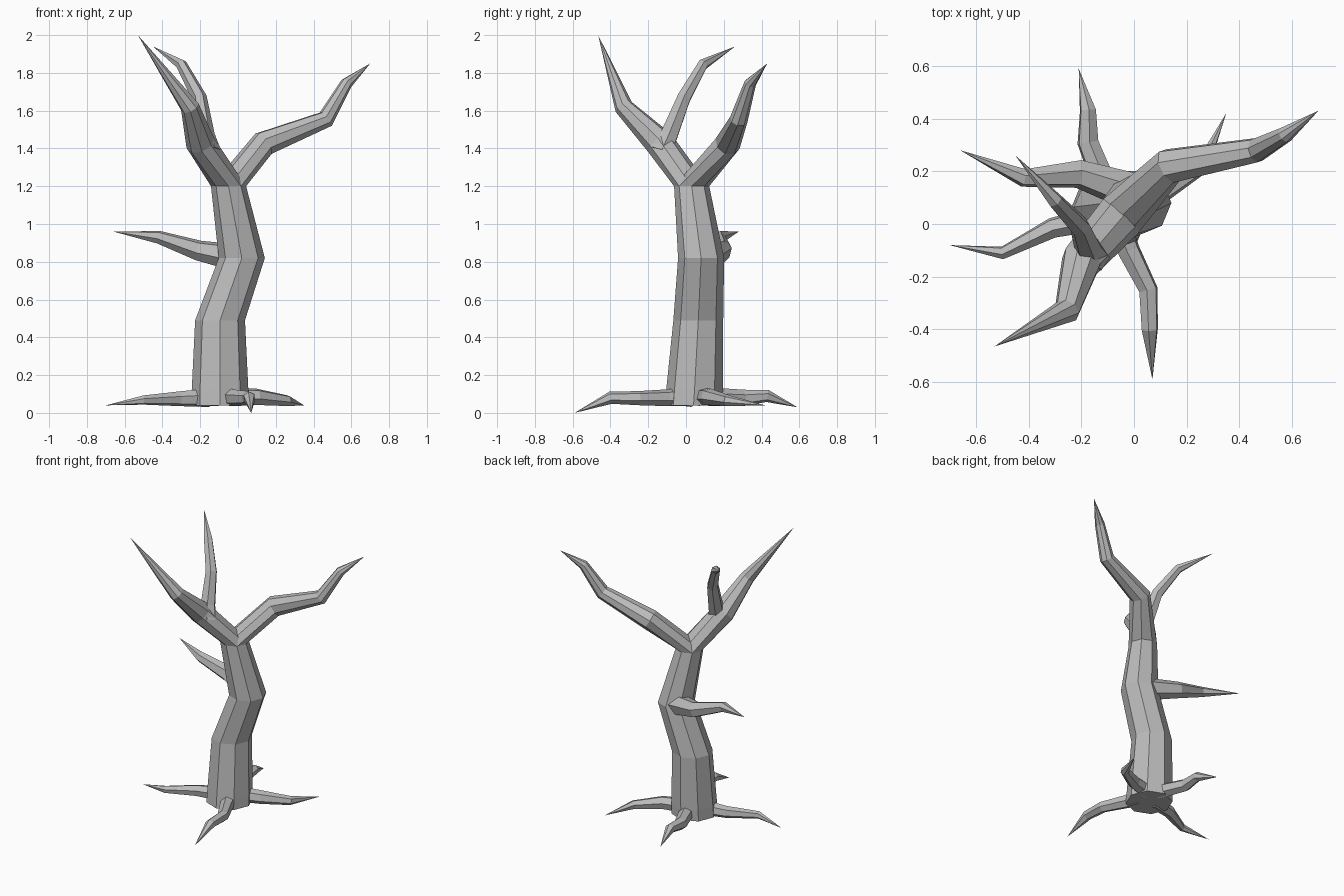
import bpy, bmesh, math
from mathutils import Vector

old = bpy.data.objects.get("Cube")
if old:
    bpy.data.objects.remove(old, do_unlink=True)

# One bark colour
bark = bpy.data.materials.new("grey_bark")
bark.use_nodes = True
GREY = (0.5, 0.5, 0.5, 1)
bark.diffuse_color = GREY
bark.node_tree.nodes["Principled BSDF"].inputs["Base Color"].default_value = GREY


def limb(name, path, sides=6, level=False, level_start=False):
    """Faceted tube through (x, y, z, radius) points; zero radius makes a tip."""
    pts = [Vector(p[:3]) for p in path]
    bm = bmesh.new()
    rings = []
    normal, side = Vector((0, 0, 1)), Vector((1, 0, 0))
    for i, (p, spec) in enumerate(zip(pts, path)):
        radius = spec[3]
        if radius == 0:
            rings.append([bm.verts.new(p)])
            continue
        # ring faces halfway between the incoming and outgoing directions
        into = (p - pts[max(i - 1, 0)]).normalized()
        out = (pts[min(i + 1, len(pts) - 1)] - p).normalized()
        facing = (into + out).normalized()
        if level or (level_start and i == 0):
            facing = Vector((0, 0, 1))
        side = normal.rotation_difference(facing) @ side
        normal = facing
        up = normal.cross(side)
        ring = []
        for k in range(sides):
            a = math.tau * k / sides
            ring.append(bm.verts.new(p + radius * (math.cos(a) * side + math.sin(a) * up)))
        rings.append(ring)
    for a, b in zip(rings, rings[1:]):
        for k in range(sides):
            n = (k + 1) % sides
            if len(b) == 1:
                bm.faces.new((a[k], a[n], b[0]))
            else:
                bm.faces.new((a[k], a[n], b[n], b[k]))
    for end in (rings[0], rings[-1]):
        if len(end) > 1:
            bm.faces.new(end)
    bmesh.ops.recalc_face_normals(bm, faces=bm.faces)
    mesh = bpy.data.meshes.new(name)
    bm.to_mesh(mesh)
    bm.free()
    mesh.materials.append(bark)
    obj = bpy.data.objects.new(name, mesh)
    bpy.context.scene.collection.objects.link(obj)
    return obj


# Trunk with level rings
fork = (-0.05, 0.03, 1.2, 0.093)
limb("trunk", [(-0.095, 0.04, 0.04, 0.152), (-0.095, 0.045, 0.12, 0.15),
               (-0.095, 0.065, 0.49, 0.132), (0.02, 0.08, 0.82, 0.122), fork],
     sides=8, level=True)

# Two main boughs share the trunk's top ring
limb("left_bough", [fork, (0.135, 0.22, 1.425, 0.07), (0.465, 0.28, 1.555, 0.048),
                    (0.575, 0.34, 1.745, 0.032), (0.7, 0.43, 1.85, 0)],
     sides=8, level_start=True)
limb("right_bough", [fork, (-0.2, -0.14, 1.43, 0.078), (-0.255, -0.33, 1.62, 0.05),
                     (-0.53, -0.465, 2.0, 0)],
     sides=8, level_start=True)

# Smaller branches
limb("upper_branch", [(-0.15, -0.13, 1.38, 0.06), (-0.175, -0.09, 1.47, 0.052),
                      (-0.205, -0.01, 1.67, 0.04), (-0.3, 0.09, 1.845, 0.03),
                      (-0.45, 0.26, 1.94, 0)])
limb("side_branch", [(0.0, 0.12, 0.82, 0.075), (-0.21, 0.19, 0.86, 0.055),
                     (-0.42, 0.175, 0.93, 0.035), (-0.66, 0.28, 0.96, 0)])

# Roots
roots = {
    "right_root": [(-0.15, 0.02, 0.08, 0.05), (-0.31, -0.015, 0.075, 0.04),
                   (-0.5, -0.11, 0.068, 0.025), (-0.7, -0.08, 0.04, 0)],
    "back_root": [(-0.1, 0.12, 0.085, 0.05), (-0.175, 0.31, 0.08, 0.043),
                  (-0.175, 0.43, 0.09, 0.033), (-0.21, 0.59, 0.03, 0)],
    "left_root": [(-0.04, 0.08, 0.085, 0.05), (0.1, 0.12, 0.085, 0.045),
                  (0.26, 0.22, 0.065, 0.03), (0.35, 0.42, 0.04, 0)],
    "front_root": [(-0.05, -0.02, 0.085, 0.05), (-0.02, -0.1, 0.08, 0.045),
                   (0.055, -0.25, 0.078, 0.038), (0.06, -0.4, 0.08, 0.033),
                   (0.07, -0.59, 0.0, 0)],
}
for name, path in roots.items():
    limb(name, path)
